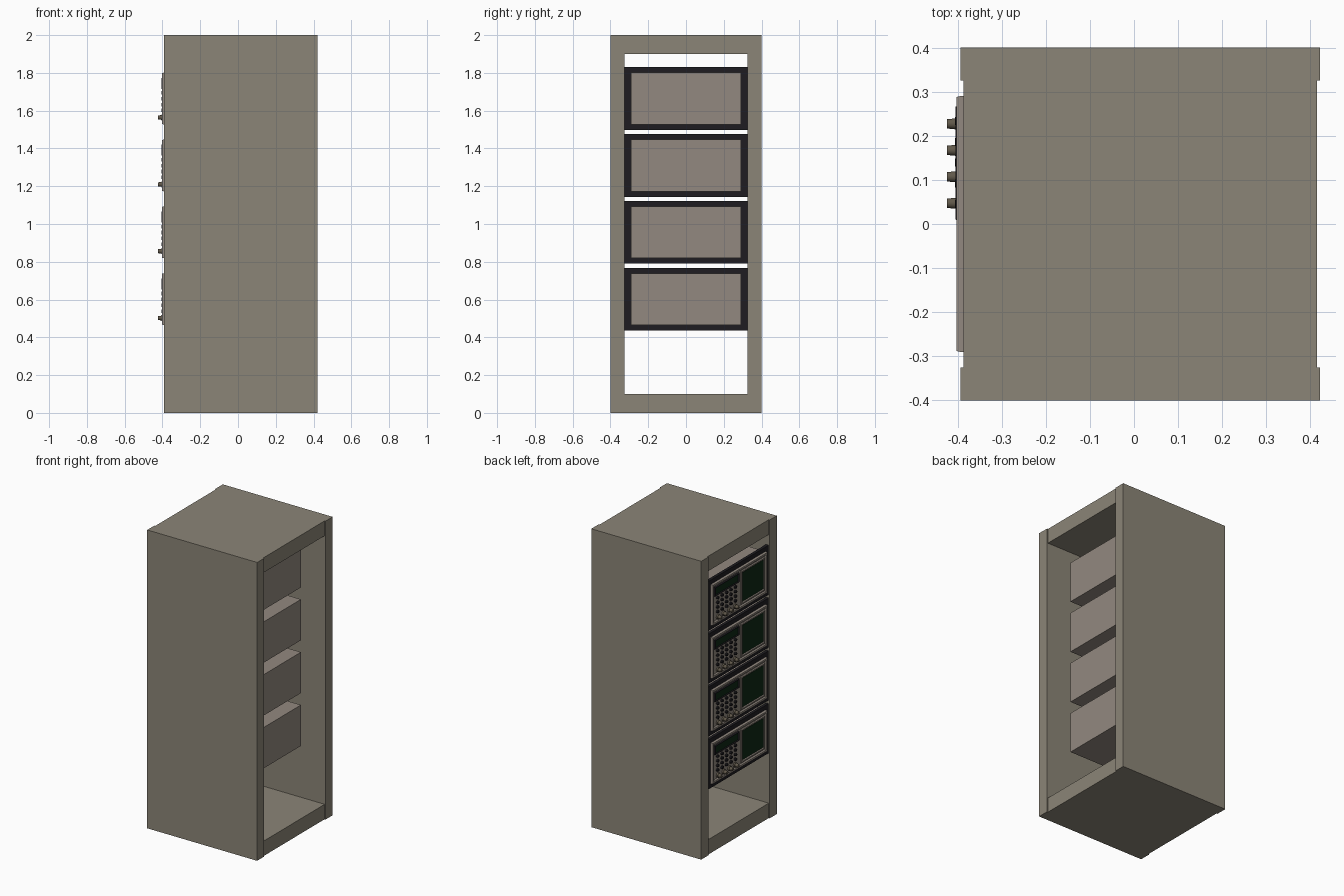
import bpy, bmesh, math
from mathutils import Matrix

if "Cube" in bpy.data.objects:
    bpy.data.objects.remove(bpy.data.objects["Cube"])


def mat(name, r, g, b):
    m = bpy.data.materials.new(name)
    m.diffuse_color = (r, g, b, 1)
    m.use_nodes = True
    m.node_tree.nodes["Principled BSDF"].inputs["Base Color"].default_value = m.diffuse_color
    return m


RACK = mat("rack_paint", 0.26, 0.235, 0.185)
CASE = mat("case_paint", 0.29, 0.25, 0.215)
BLACK = mat("black", 0.013, 0.012, 0.015)
GLASS = mat("dark_green_glass", 0.004, 0.02, 0.007)
KNOB = mat("knob_brown", 0.12, 0.1, 0.07)


def finish(bm, name, m):
    bmesh.ops.recalc_face_normals(bm, faces=bm.faces)
    me = bpy.data.meshes.new(name)
    bm.to_mesh(me)
    bm.free()
    me.materials.append(m)
    ob = bpy.data.objects.new(name, me)
    bpy.context.collection.objects.link(ob)
    return ob


def box(name, x, y, z, m):
    bm = bmesh.new()
    bmesh.ops.create_cube(bm, size=1)
    for v in bm.verts:
        v.co = [r[0] if c < 0 else r[1] for c, r in zip(v.co, (x, y, z))]
    return finish(bm, name, m)


def ring(name, y, z, w, x_front, x_back, m, slope=0.0):
    """Rectangular frame facing -x; slope chamfers its front lips."""
    bm = bmesh.new()
    loops = []
    for inset, x in ((0, x_back), (slope and 0.002, x_front),
                     (w - slope, x_front), (w, x_back)):
        a, b, c, d = y[0] + inset, y[1] - inset, z[0] + inset, z[1] - inset
        loops.append([bm.verts.new((x, *p)) for p in ((a, c), (b, c), (b, d), (a, d))])
    for i in range(4):
        p, q = loops[i], loops[(i + 1) % 4]
        for k in range(4):
            n = (k + 1) % 4
            bm.faces.new((p[k], p[n], q[n], q[k]))
    return finish(bm, name, m)


def cones(name, spots, profile, seg, m):
    """Stepped round parts pointing to -x; profile is (x_back, x_front, r_back, r_front)."""
    bm = bmesh.new()
    for y, z in spots:
        for x0, x1, r0, r1 in profile:
            bmesh.ops.create_cone(
                bm, cap_ends=True, segments=seg, radius1=r0, radius2=r1, depth=x0 - x1,
                matrix=Matrix.Translation(((x0 + x1) / 2, y, z))
                @ Matrix.Rotation(-math.pi / 2, 4, 'Y'))
    return finish(bm, name, m)


# Cabinet: thick side walls, slightly inset top and bottom, open ends
for side, s in (("left", -1), ("right", 1)):
    box(f"side_wall_{side}", (-0.393, 0.422), sorted((s * 0.325, s * 0.4)), (0, 2), RACK)
for part, z in (("floor", (0, 0.1)), ("roof", (1.9, 2))):
    box(f"cabinet_{part}", (-0.386, 0.415), (-0.325, 0.325), z, RACK)

# Four identical instruments
for i in range(4):
    c = 0.602 + 0.354 * i
    n = f"_{i + 1}"
    # body and black mounting frame
    box("instrument_body" + n, (-0.394, 0.264), (-0.29, 0.29), (c - 0.137, c + 0.137), CASE)
    ring("mounting_frame" + n, (-0.325, 0.325), (c - 0.166, c + 0.166), 0.036,
         -0.386, -0.366, BLACK)
    # raised front rim
    ring("front_rim" + n, (-0.29, 0.29), (c - 0.137, c + 0.137), 0.02,
         -0.402, -0.394, CASE, 0.006)
    # large screen with bezel
    ring("screen_bezel" + n, (-0.267, -0.012), (c - 0.112, c + 0.112), 0.016,
         -0.402, -0.394, CASE, 0.006)
    box("screen" + n, (-0.397, -0.393), (-0.252, -0.027), (c - 0.097, c + 0.097), GLASS)
    # small readout with bezel
    ring("readout_bezel" + n, (0.008, 0.268), (c + 0.05, c + 0.112), 0.008,
         -0.405, -0.394, BLACK, 0.003)
    box("readout" + n, (-0.398, -0.393), (0.015, 0.261), (c + 0.057, c + 0.105), GLASS)
    # keypad
    keys = [(0.045 + 0.047 * a, c + 0.03 - 0.031 * b) for a in range(5) for b in range(4)]
    cones("keypad" + n, keys, [(-0.393, -0.406, 0.011, 0.009)], 8, BLACK)
    # control knobs
    knobs = [(0.047 + 0.06 * a, c - 0.1) for a in range(4)]
    ob = cones("knobs" + n, knobs, [(-0.393, -0.404, 0.016, 0.016),
                                    (-0.404, -0.424, 0.0125, 0.0105)], 16, KNOB)
    bpy.context.view_layer.objects.active = ob
    ob.select_set(True)
    bpy.ops.object.shade_smooth_by_angle()
    ob.select_set(False)
